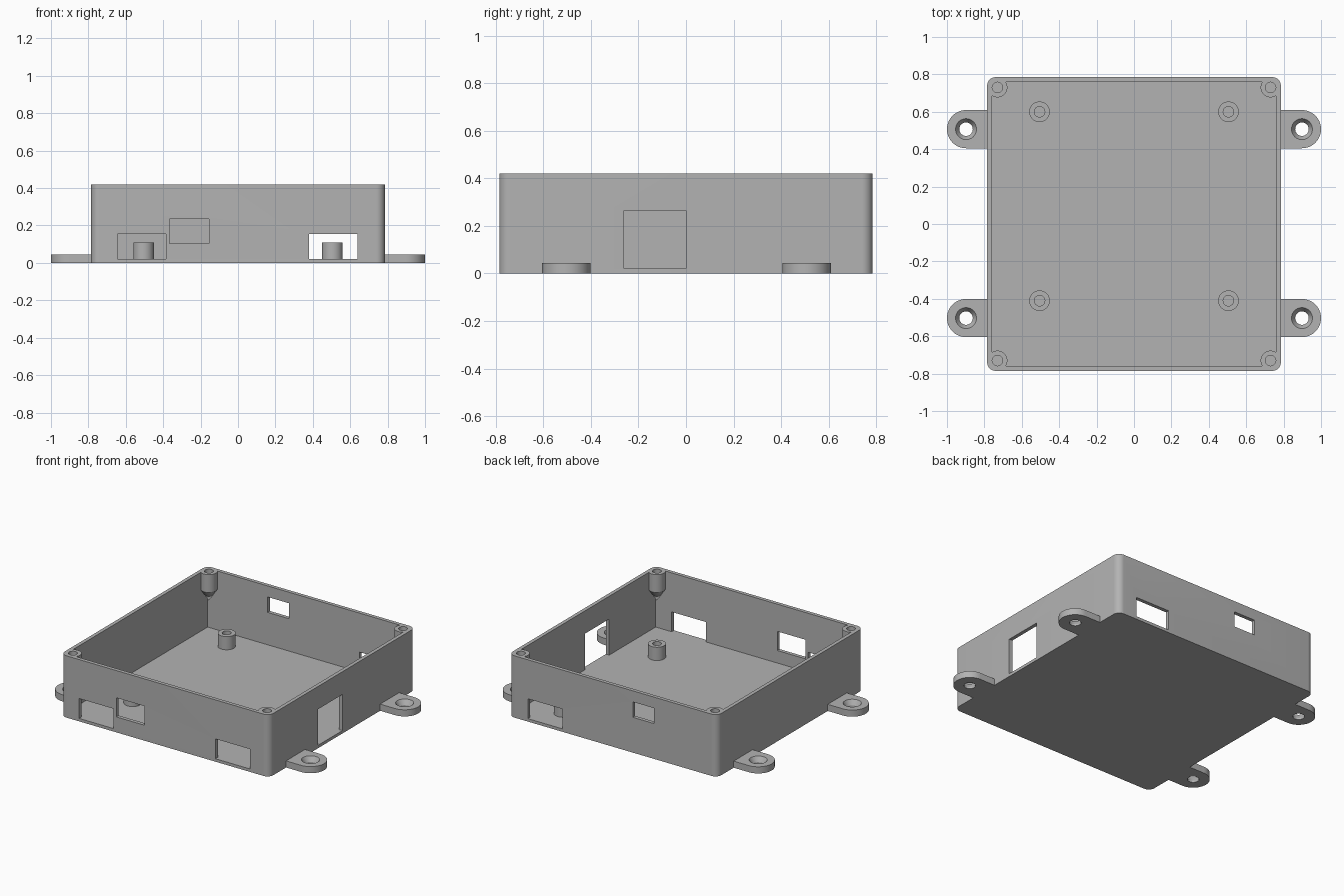
import bpy, bmesh, math

if "Cube" in bpy.data.objects:
    bpy.data.objects.remove(bpy.data.objects["Cube"], do_unlink=True)

HALF, HEIGHT, WALL, FLOOR = 0.785, 0.42, 0.025, 0.02
SEG = 48

grey = bpy.data.materials.new("plain grey")
grey.use_nodes = True
colour = (0.45, 0.45, 0.45, 1)
grey.diffuse_color = colour
grey.node_tree.nodes["Principled BSDF"].inputs["Base Color"].default_value = colour


def finish(name, bm):
    bmesh.ops.recalc_face_normals(bm, faces=bm.faces)
    mesh = bpy.data.meshes.new(name)
    bm.to_mesh(mesh)
    bm.free()
    mesh.materials.append(grey)
    ob = bpy.data.objects.new(name, mesh)
    bpy.context.collection.objects.link(ob)
    return ob


def prism(name, outline, z0, z1):
    bm = bmesh.new()
    face = bm.faces.new([bm.verts.new((x, y, z0)) for x, y in outline])
    new = bmesh.ops.extrude_face_region(bm, geom=[face])["geom"]
    verts = [v for v in new if isinstance(v, bmesh.types.BMVert)]
    bmesh.ops.translate(bm, verts=verts, vec=(0, 0, z1 - z0))
    return finish(name, bm)


def block(name, x0, x1, y0, y1, z0, z1):
    return prism(name, [(x0, y0), (x1, y0), (x1, y1), (x0, y1)], z0, z1)


def lathe(name, profile, x, y):
    """Spin a closed (radius, height) profile round a vertical axis."""
    bm = bmesh.new()
    verts = [bm.verts.new((r, 0, z)) for r, z in profile]
    edges = [bm.edges.new((a, b)) for a, b in zip(verts, verts[1:])]
    bmesh.ops.spin(bm, geom=verts + edges, axis=(0, 0, 1), cent=(0, 0, 0),
                   angle=2 * math.pi, steps=SEG)
    bmesh.ops.remove_doubles(bm, verts=bm.verts, dist=1e-5)
    bmesh.ops.translate(bm, verts=bm.verts, vec=(x, y, 0))
    return finish(name, bm)


def combine(target, tool, operation):
    mod = target.modifiers.new(tool.name, "BOOLEAN")
    mod.operation, mod.object, mod.solver = operation, tool, "EXACT"
    bpy.context.view_layer.update()
    result = bpy.data.meshes.new_from_object(
        target.evaluated_get(bpy.context.evaluated_depsgraph_get()))
    target.modifiers.clear()
    target.data = result
    bpy.data.objects.remove(tool, do_unlink=True)


def arc(cx, cy, r, start, end, steps):
    return [(cx + r * math.cos(a), cy + r * math.sin(a))
            for a in (math.radians(start + (end - start) * i / steps)
                      for i in range(steps + 1))]


# Open tray with rounded upright corners
R = 0.045
C = HALF - R
outline = []
for i, (sx, sy) in enumerate([(1, 1), (-1, 1), (-1, -1), (1, -1)]):
    outline += arc(sx * C, sy * C, R, 90 * i, 90 * i + 90, 10)
tray = prism("enclosure_tray", outline, 0, HEIGHT)
inner = HALF - WALL
combine(tray, block("cavity", -inner, inner, -inner, inner, FLOOR, 1), "DIFFERENCE")

# Corner screw posts with tapered undersides and blind holes
for sx in (-1, 1):
    for sy in (-1, 1):
        x, y = sx * 0.73, sy * 0.73
        post = lathe("corner_post", [(0, 0.22), (0.053, 0.30), (0.053, HEIGHT), (0, HEIGHT)], x, y)
        combine(tray, post, "UNION")
        hole = lathe("post_hole", [(0, 0.31), (0.028, 0.31), (0.028, 0.5), (0, 0.5)], x, y)
        combine(tray, hole, "DIFFERENCE")

# Connector openings in the front and back walls: side, x range, z range
openings = [(-1, -0.645, -0.385, FLOOR, 0.155), (-1, 0.38, 0.64, FLOOR, 0.155),
            (-1, -0.365, -0.155, 0.105, 0.235), (1, 0.38, 0.64, FLOOR, 0.155),
            (1, -0.31, -0.15, 0.24, 0.345)]
for side, x0, x1, z0, z1 in openings:
    y0, y1 = sorted((side * (inner - 0.01), side * (HALF + 0.05)))
    combine(tray, block("opening", x0, x1, y0, y1, z0, z1), "DIFFERENCE")

# Tall opening in the left wall
combine(tray, block("opening", inner - 0.01, HALF + 0.05, -0.26, 0, FLOOR, 0.265), "DIFFERENCE")
parts = [tray]

for sx, side in ((1, "left"), (-1, "right")):
    # Board standoffs with screw holes
    for y, end in ((-0.41, "front"), (0.60, "back")):
        profile = [(0, 0.022), (0.028, 0.022), (0.028, 0.11), (0.055, 0.11),
                   (0.055, 0.015), (0, 0.015)]
        parts.append(lathe(f"standoff_{end}_{side}", profile, sx * 0.505, y))

    # Rounded mounting tabs with countersunk holes
    for y, end in ((-0.503, "front"), (0.507, "back")):
        tip = arc(0.898, y, 0.102, -90, 90, 24)
        shape = [(sx * x, v) for x, v in [(0.77, y - 0.102)] + tip + [(0.77, y + 0.102)]]
        tab = prism(f"mounting_tab_{end}_{side}", shape, 0, 0.045)
        cut = lathe("countersink", [(0, -0.1), (0.036, -0.1), (0.036, 0.012), (0.056, 0.045),
                                    (0.056, 0.1), (0, 0.1)], sx * 0.898, y)
        combine(tab, cut, "DIFFERENCE")
        parts.append(tab)

# Smooth the round surfaces and keep the edges sharp
bpy.ops.object.select_all(action="DESELECT")
for ob in parts:
    ob.select_set(True)
bpy.context.view_layer.objects.active = tray
bpy.ops.object.shade_smooth_by_angle(angle=math.radians(30))
